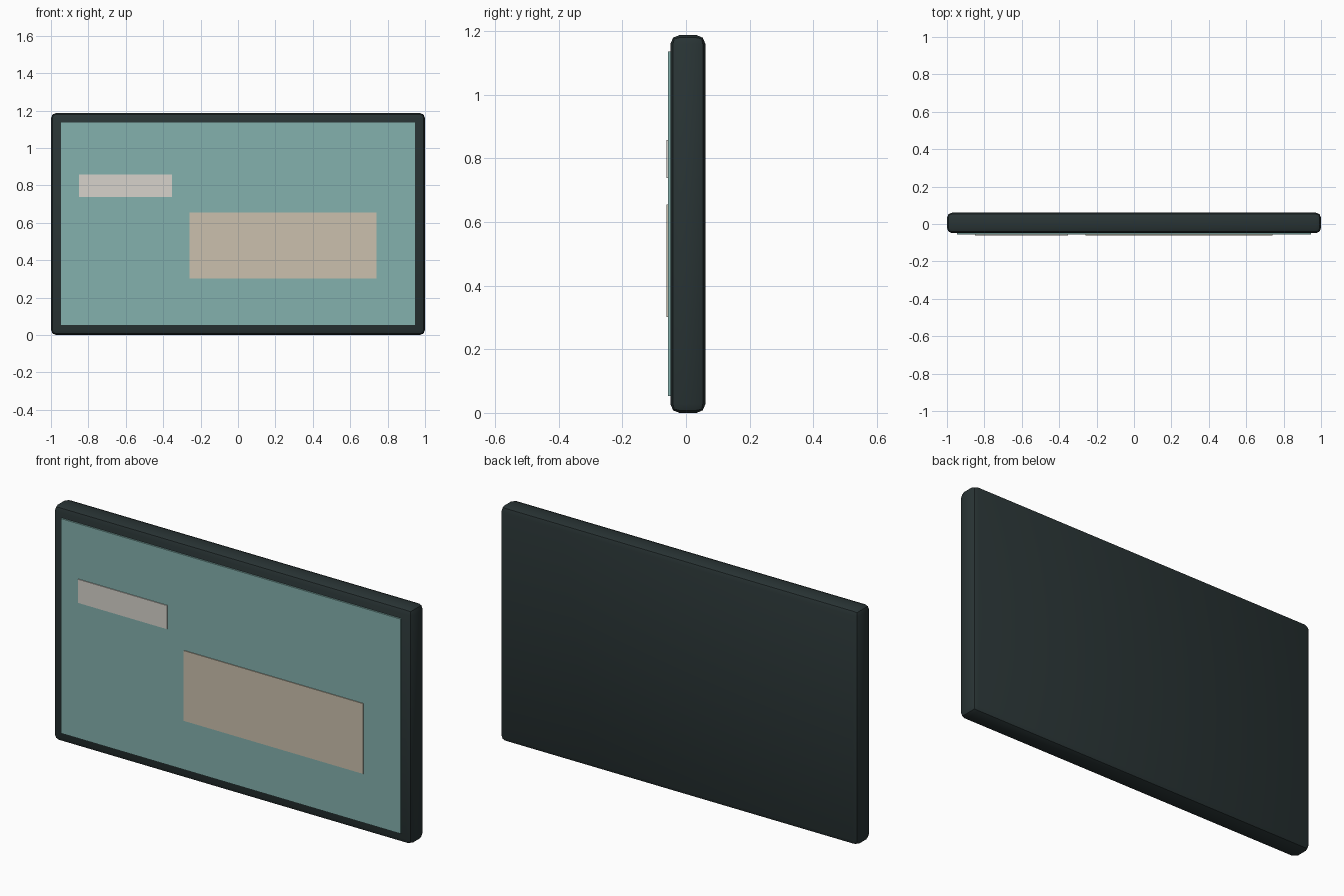
import bpy
import math

if "Cube" in bpy.data.objects:
    bpy.data.objects.remove(bpy.data.objects["Cube"])


def box(name, x, y, z, color, bevel=0.0):
    """Axis-aligned box from (min, max) ranges, optionally with rounded edges."""
    ranges = (x, y, z)
    bpy.ops.mesh.primitive_cube_add(size=1, location=[(a + b) / 2 for a, b in ranges])
    ob = bpy.context.object
    ob.name = name
    ob.scale = [b - a for a, b in ranges]
    bpy.ops.object.transform_apply(location=False, rotation=False, scale=True)
    if bevel:
        mod = ob.modifiers.new("rounded_edges", 'BEVEL')
        mod.width = bevel
        mod.segments = 2
        bpy.ops.object.modifier_apply(modifier=mod.name)
        bpy.ops.object.shade_smooth_by_angle(angle=math.radians(30))
    mat = bpy.data.materials.new(name + "_color")
    mat.diffuse_color = (*color, 1)
    mat.use_nodes = True
    mat.node_tree.nodes["Principled BSDF"].inputs["Base Color"].default_value = mat.diffuse_color
    ob.data.materials.append(mat)
    return ob


# Dark rounded casing
box("casing", (-1, 1), (-0.049, 0.061), (0, 1.187), (0.022, 0.034, 0.035), bevel=0.028)

# Teal display slab, slightly proud of the casing
box("screen", (-0.947, 0.947), (-0.057, -0.045), (0.053, 1.135), (0.23, 0.44, 0.42))

# Raised cards on the display
box("small_card", (-0.85, -0.353), (-0.061, -0.053), (0.738, 0.857), (0.68, 0.65, 0.60))
box("large_card", (-0.26, 0.74), (-0.061, -0.053), (0.301, 0.655), (0.60, 0.53, 0.42))
